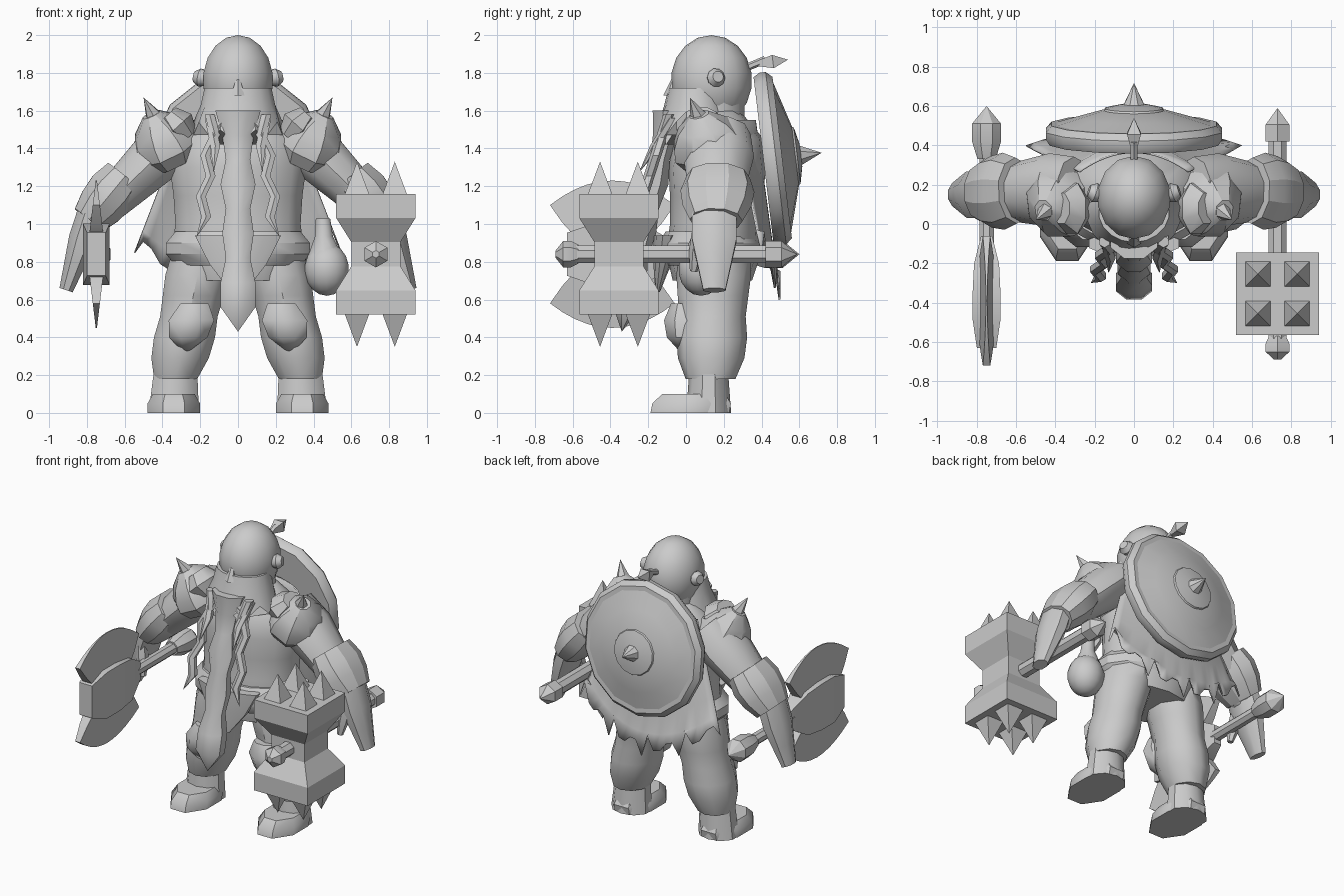
import bpy
import bmesh
import math
from mathutils import Vector

default_cube = bpy.data.objects.get("Cube")
if default_cube:
    bpy.data.objects.remove(default_cube, do_unlink=True)

UP = Vector((0, 0, 1))
BACKWARD = Vector((0, 1, 0))
GREY = (0.6, 0.6, 0.6, 1)

clay = bpy.data.materials.new("plain grey")
clay.use_nodes = True
clay.diffuse_color = GREY
clay.node_tree.nodes["Principled BSDF"].inputs["Base Color"].default_value = GREY


def finish(name, bm, sharp_angle=40):
    """Turn a bmesh into a shaded object."""
    bmesh.ops.remove_doubles(bm, verts=bm.verts, dist=0.0001)
    bmesh.ops.recalc_face_normals(bm, faces=bm.faces)
    mesh = bpy.data.meshes.new(name)
    bm.to_mesh(mesh)
    bm.free()
    mesh.materials.append(clay)
    obj = bpy.data.objects.new(name, mesh)
    bpy.context.collection.objects.link(obj)
    bpy.ops.object.select_all(action="DESELECT")
    obj.select_set(True)
    bpy.context.view_layer.objects.active = obj
    bpy.ops.object.shade_smooth_by_angle(angle=math.radians(sharp_angle))
    return obj


def join_loops(bm, first, second):
    """Bridge two closed loops with the same number of vertices."""
    for k in range(len(first)):
        following = (k + 1) % len(first)
        bm.faces.new((first[k], first[following], second[following], second[k]))


def loft(name, start, end, widths, depth=1, sides=10, level=False, ref=BACKWARD,
         mirror=1, jag=0, sway=0, sharp_angle=40):
    """Skin evenly spaced rings of the given half widths between two points."""
    start, end = Vector(start), Vector(end)
    axis = UP if level else (end - start).normalized()
    across = axis.cross(ref).normalized()
    along = across.cross(axis)
    last = len(widths) - 1
    bm = bmesh.new()
    loops = []
    for i, width in enumerate(widths):
        centre = start.lerp(end, i / last)
        centre.x += sway * (-1) ** i
        loop = []
        for k in range(sides):
            angle = math.tau * (k + 0.5) / sides
            point = centre + width * (across * math.cos(angle) + along * depth * math.sin(angle))
            if i == last and k % 2:
                point.z -= jag
            loop.append(bm.verts.new((point.x * mirror, point.y, point.z)))
        loops.append(loop)
    for first, second in zip(loops, loops[1:]):
        join_loops(bm, first, second)
    bm.faces.new(loops[0])
    bm.faces.new(loops[-1])
    return finish(name, bm, sharp_angle)


def ball(name, centre, size):
    """Low-poly ellipsoid."""
    bm = bmesh.new()
    bmesh.ops.create_uvsphere(bm, u_segments=14, v_segments=9, radius=1)
    bmesh.ops.scale(bm, vec=size, verts=bm.verts)
    bmesh.ops.translate(bm, vec=centre, verts=bm.verts)
    return finish(name, bm)


# Torso, belt and loin cloth
loft("torso", (0, .14, .7), (0, .18, 1.6), [.3, .36, .34, .35, .37, .34, .15],
     depth=.7, sides=14, level=True)
loft("belt", (0, .13, .78), (0, .13, .96), [.34, .39, .39, .34],
     depth=.7, sides=14, level=True, sharp_angle=30)
loft("belt_flap", (0, -.1, .94), (0, -.15, .64), [.24, .16, .04], depth=.3, level=True)

# Head, nose and beard
ball("head", (0, .135, 1.76), (.19, .215, .24))
loft("neck", (0, .15, 1.5), (0, .15, 1.7), [.16, .16], level=True)
loft("nose", (0, -.06, 1.78), (0, -.08, 1.68), [.01, .04], sides=6, level=True)
loft("beard_collar", (0, .06, 1.72), (0, .05, 1.54), [.18, .2, .24],
     depth=.85, sides=18, level=True, jag=.07)
loft("moustache", (0, -.04, 1.66), (0, -.08, 1.5), [.06, .13, .16],
     depth=.5, level=True, jag=.08)
loft("long_beard", (0, -.08, 1.6), (0, -.34, .43),
     [.13, .09, .07, .1, .07, .09, .07, .1, .1, 0], depth=.8, sides=8, level=True)


# Paired body parts
for mirror, label in ((1, "left"), (-1, "right")):
    def part(name, start, end, widths, **options):
        loft(label + "_" + name, start, end, widths, mirror=mirror, **options)

    part("ear", (.17, .15, 1.77), (.23, .17, 1.78), [.04, .05, .03])
    part("braid", (.13, -.09, 1.58), (.2, -.3, .93), [.03] * 6 + [0],
         sides=6, level=True, sway=.02)
    part("short_braid", (.14, -.07, 1.56), (.12, -.25, 1.27), [.03, .03, 0],
         sides=6, level=True, sway=.01)

    # Legs and boots
    part("leg", (.19, .15, .84), (.33, .13, .18), [.17, .18, .17, .16, .17, .16, .12],
         depth=1.1, level=True)
    part("knee_guard", (.23, -.02, .58), (.28, -.02, .31), [.08, .13, .11, 0],
         depth=.8, sides=8, level=True)
    part("boot_shaft", (.33, .12, .23), (.34, .12, 0), [.12, .13, .14],
         depth=.85, level=True)
    part("boot_foot", (.34, .04, .1), (.34, .02, 0), [.12, .15, .15],
         depth=1.5, sides=8, level=True)

    # Arms and hands
    part("arm", (.3, .18, 1.48), (.8, .15, 1), [.13, .15, .13, .11, .08], depth=1.25)
    part("cuff", (.6, .17, 1.25), (.79, .16, 1.02), [.12, .14, .13, .1],
         depth=1.4, sharp_angle=25)
    part("hand", (.78, .15, 1.05), (.91, .15, .65), [.08, .08, .06, .04],
         depth=1.6, sides=8)
    part("thumb", (.8, .07, .95), (.77, .04, .75), [.04, .04, .02], sides=6)

    # Spiked shoulder guards
    part("shoulder_guard", (.34, .14, 1.33), (.46, .07, 1.58), [.14, .18, .17, .13, .05],
         depth=1.1, sides=8, sharp_angle=30)
    part("shoulder_rim", (.26, .08, 1.46), (.37, .08, 1.58), [.06, .1, .06],
         depth=1.4, sides=8)
    part("shoulder_spike", (.43, .08, 1.54), (.5, .02, 1.67), [.06, 0], sides=6)

# Ragged cape
columns, rows = 24, 6
bm = bmesh.new()
grid = []
for j in range(rows + 1):
    fall = j / rows
    row = []
    for i in range(columns + 1):
        u = 2 * i / columns - 1
        notch = .05 * (i % 2 + i % 3) if j == rows else 0
        x = u * (.28 + .27 * fall)
        y = .37 + .13 * fall - .1 * u * u
        z = 1.55 - fall * (.95 - .25 * u * u) + notch
        row.append(bm.verts.new((x, y, z)))
    grid.append(row)
for upper, lower in zip(grid, grid[1:]):
    for i in range(columns):
        bm.faces.new((upper[i], upper[i + 1], lower[i + 1], lower[i]))
cape = finish("cape", bm)
cape.modifiers.new("thickness", "SOLIDIFY").thickness = .01

# Round shield, built as stacked discs along its tilted axis
shield_axis = Vector((0, 1, .12)).normalized()
shield_centre = Vector((0, .41, 1.34))


def shield_layer(name, near, far, widths, sides=14):
    loft(name, shield_centre + shield_axis * near, shield_centre + shield_axis * far,
         widths, sides=sides, ref=UP, sharp_angle=35)


shield_layer("shield_rim", 0, .1, [.44, .46, .46, .43])
shield_layer("shield_bowl", .1, .17, [.4, .28, .16])
shield_layer("shield_boss", .16, .2, [.16, .15, .06])
shield_layer("shield_spike", .19, .31, [.06, 0], sides=8)

# Stowed weapon tip above the shield
loft("stowed_shaft", (0, .3, 1.82), (0, .42, 1.87), [.02, .02], sides=6, ref=UP)
loft("stowed_tip", (0, .38, 1.85), (0, .54, 1.87), [.02, .05, 0], sides=4, ref=UP, sharp_angle=20)

# Hip flask
ball("flask", (.47, .08, .76), (.12, .12, .14))
loft("flask_neck", (.46, .08, .84), (.45, .08, 1.03), [.09, .05, .04], level=True)


def weapon_part(name, x, front, back, widths, **options):
    """Loft along the depth direction at grip height."""
    loft(name, (x, front, .84), (x, back, .84), widths, ref=UP, sharp_angle=25, **options)


# War hammer
hammer_x, hammer_y = .73, -.355
weapon_part("hammer_handle", hammer_x, -.6, .45, [.05, .05], sides=8)
weapon_part("hammer_front_knob", hammer_x, -.69, -.57, [.02, .07, .07, .05], sides=6)
weapon_part("hammer_end_knob", hammer_x, .42, .59, [.07, .07, 0], sides=6)
loft("hammer_head", (hammer_x, hammer_y, .52), (hammer_x, hammer_y, 1.16),
     [math.sqrt(2) * half for half in (.21, .21, .13, .13, .21, .21)],
     sides=4, level=True, sharp_angle=25)
for dx in (-.1, .1):
    for dy in (-.1, .1):
        for label, base, tip in (("top", 1.16, 1.33), ("bottom", .52, .35)):
            spot = Vector((hammer_x + dx, hammer_y + dy, 0))
            loft("hammer_spike_" + label, spot + UP * base, spot + UP * tip, [.09, 0],
                 sides=4, sharp_angle=20)

# Double bladed axe
axe_x = -.75
weapon_part("axe_handle", axe_x, -.3, .4, [.04, .04], sides=8)
weapon_part("axe_pommel", axe_x, .33, .6, [.05, .08, .08, 0], sides=8)
weapon_part("axe_socket", axe_x, -.06, -.63, [.04, .09, .1, .1, .07], depth=2.3, sides=4)
steps = [k / 5 - 1 for k in range(11)]
outer_edge = [(u, .39 - .13 * u * u) for u in steps]
inner_edge = [(u, .26 * u * u) for u in reversed(steps[1:-1])]
for sign, label in ((1, "upper"), (-1, "lower")):
    bm = bmesh.new()
    cheeks = []
    for cheek in (-1, 1):
        # The blade thins towards its cutting edge
        outline = [bm.verts.new((axe_x + cheek * (.05 - .12 * height),
                                 -.39 + .33 * u, .84 + sign * height))
                   for u, height in outer_edge + inner_edge]
        bm.faces.new(outline)
        cheeks.append(outline)
    join_loops(bm, *cheeks)
    finish("axe_blade_" + label, bm, sharp_angle=20)
